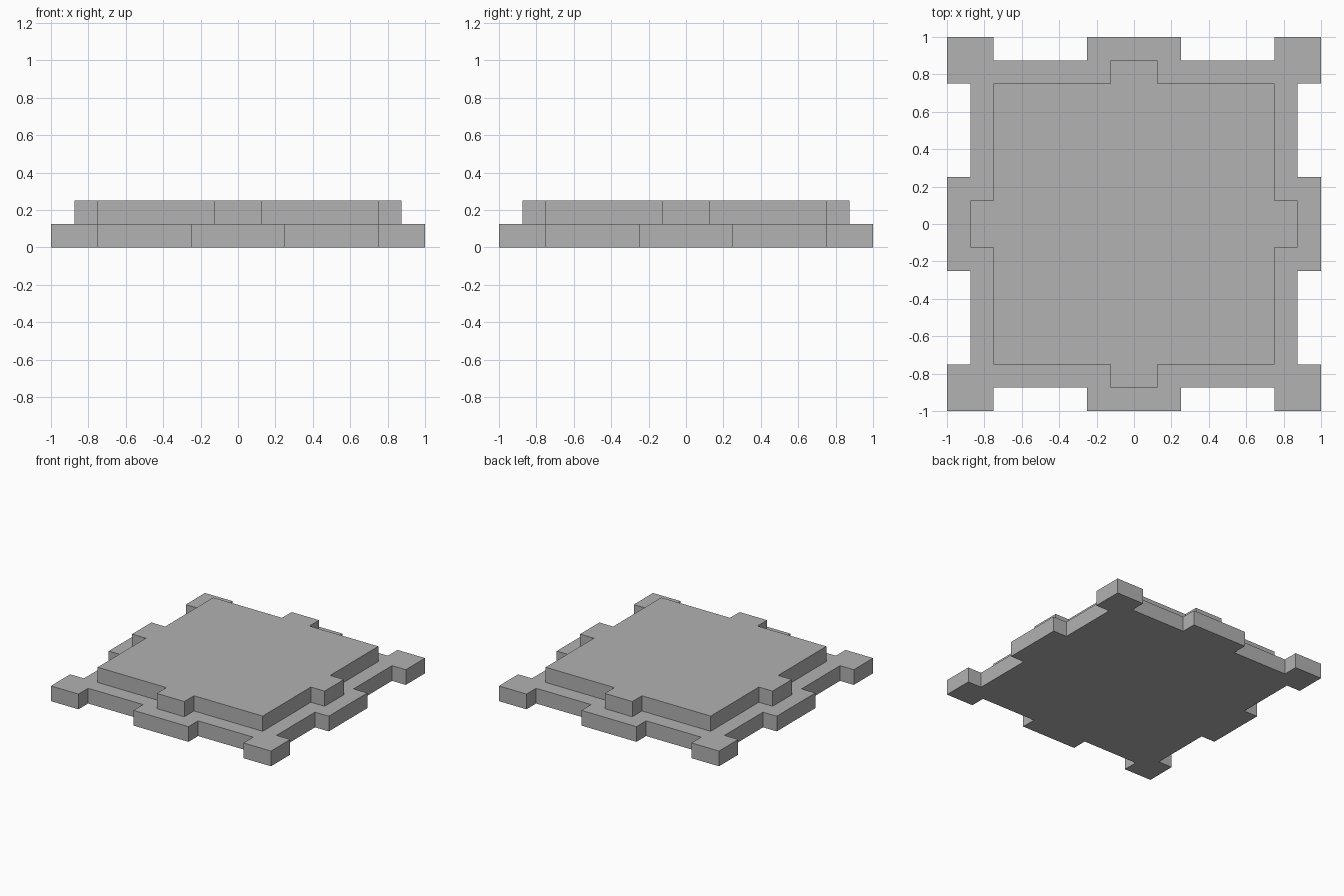
import bpy
import bmesh
from mathutils import Matrix, Vector

cube = bpy.data.objects.get("Cube")
if cube:
    bpy.data.objects.remove(cube, do_unlink=True)

STONE = (0.445, 0.445, 0.445, 1.0)
stone = bpy.data.materials.new("grey_stone")
stone.use_nodes = True
stone.diffuse_color = STONE
stone.node_tree.nodes["Principled BSDF"].inputs["Base Color"].default_value = STONE


def notched_slab(name, side, bottom, height):
    """Repeat one side's outline around four quarter turns and extrude it."""
    bm = bmesh.new()
    verts = []
    for quarter in range(4):
        turn = Matrix.Rotation(quarter * 1.5707963268, 3, "Z")
        verts += [bm.verts.new(turn @ Vector((x, y, bottom))) for x, y in side]
    face = bm.faces.new(verts)
    extruded = bmesh.ops.extrude_face_region(bm, geom=[face], use_keep_orig=True)
    top = [g for g in extruded["geom"] if isinstance(g, bmesh.types.BMVert)]
    bmesh.ops.translate(bm, verts=top, vec=(0, 0, height))
    bmesh.ops.recalc_face_normals(bm, faces=bm.faces)
    mesh = bpy.data.meshes.new(name)
    bm.to_mesh(mesh)
    bm.free()
    mesh.materials.append(stone)
    obj = bpy.data.objects.new(name, mesh)
    bpy.context.collection.objects.link(obj)
    return obj


STEP = 0.125

# Lower slab: square corner blocks and a wide tab in the middle of each side
outer, inner = 1.0, 1.0 - STEP
half = [(outer, 0.25), (inner, 0.25), (inner, 0.75), (outer, 0.75)]
base_side = [(outer, -outer)] + [(x, -y) for x, y in reversed(half)] + half
notched_slab("lower_slab", base_side, 0.0, STEP)

# Upper slab: plain corners and a narrow tab in the middle of each side
edge, tab = 0.75, 0.875
half = [(tab, STEP), (edge, STEP)]
top_side = [(edge, -edge)] + [(x, -y) for x, y in reversed(half)] + half
notched_slab("upper_slab", top_side, STEP, STEP)
